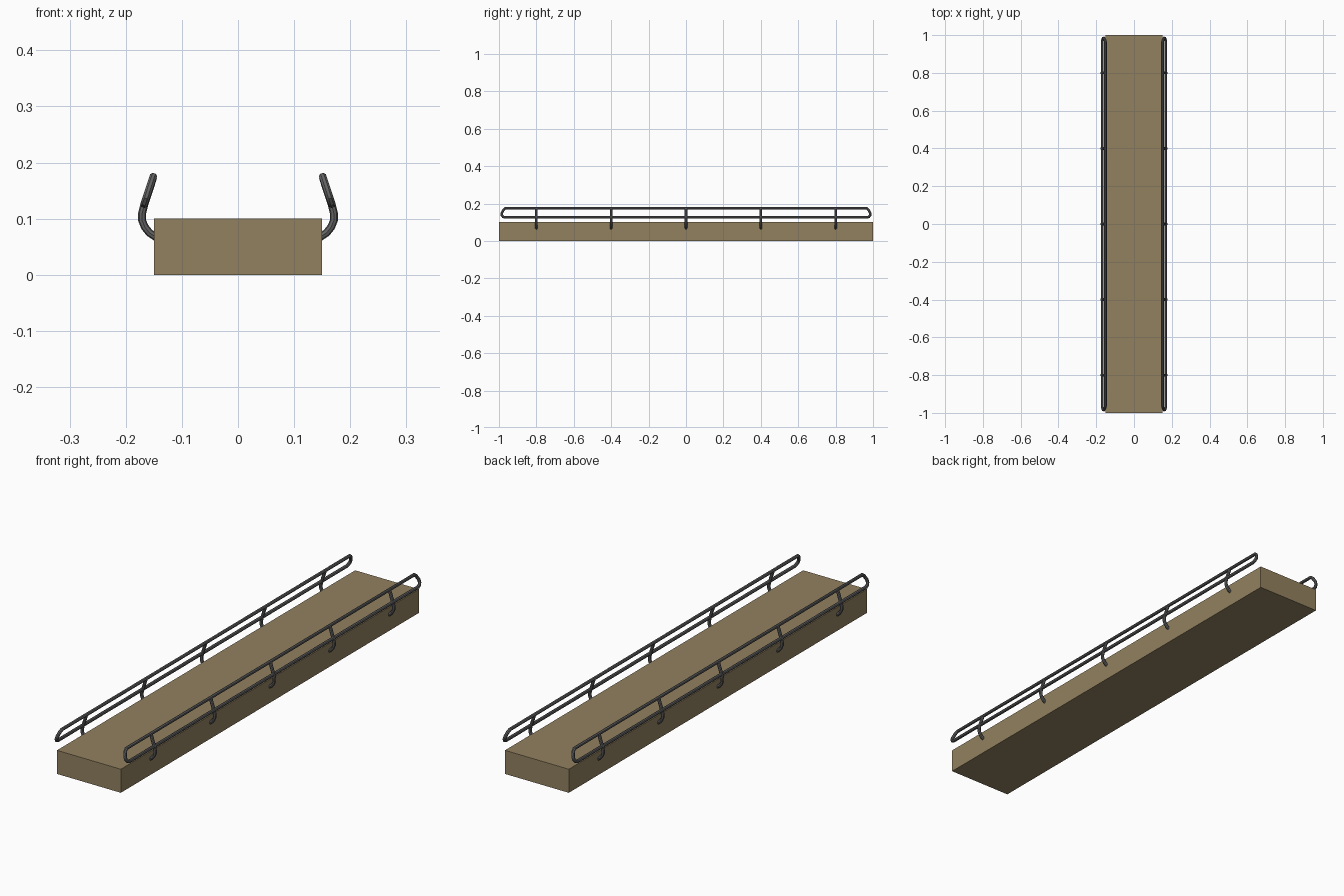
import bpy

if "Cube" in bpy.data.objects:
    bpy.data.objects.remove(bpy.data.objects["Cube"])


def material(name, rgb):
    m = bpy.data.materials.new(name)
    m.use_nodes = True
    m.diffuse_color = (*rgb, 1)
    m.node_tree.nodes["Principled BSDF"].inputs["Base Color"].default_value = (*rgb, 1)
    return m


tan = material("tan_deck", (0.29, 0.22, 0.117))
steel = material("dark_steel", (0.125, 0.125, 0.13))


def tube(name, points, closed=False, radius=0.007):
    """Eight-sided pipe along a path, turned into a smooth mesh."""
    curve = bpy.data.curves.new(name, "CURVE")
    curve.dimensions = "3D"
    curve.bevel_depth = radius
    curve.bevel_resolution = 2
    curve.use_fill_caps = True
    spline = curve.splines.new("POLY")
    spline.points.add(len(points) - 1)
    for p, co in zip(spline.points, points):
        p.co = (*co, 1)
    spline.use_cyclic_u = closed
    obj = bpy.data.objects.new(name, curve)
    bpy.context.collection.objects.link(obj)
    bpy.ops.object.select_all(action="DESELECT")
    obj.select_set(True)
    bpy.context.view_layer.objects.active = obj
    bpy.ops.object.convert(target="MESH")
    obj = bpy.context.object
    obj.name = name
    obj.data.materials.clear()
    obj.data.materials.append(steel)
    bpy.ops.object.shade_smooth_by_angle()


# Deck slab
bpy.ops.mesh.primitive_cube_add(size=1, location=(0, 0, 0.05))
deck = bpy.context.object
deck.name = "deck"
deck.scale = (0.3, 2, 0.1)
bpy.ops.object.transform_apply(location=False, rotation=False, scale=True)
deck.data.materials.append(tan)

# One end of the rail loop, as (y, z), bottom to top
rail_end = [(0.968, 0.126), (0.978, 0.129), (0.985, 0.138), (0.985, 0.149),
            (0.975, 0.167), (0.965, 0.175)]
# Bracket profile, as (x, z)
bracket = [(0.151, 0.174), (0.167, 0.125), (0.171, 0.109), (0.171, 0.097),
           (0.166, 0.085), (0.158, 0.075), (0.146, 0.067)]


def lean(z):
    """Distance of the leaning rail from the centre line at height z."""
    return 0.151 + (0.175 - z) * 0.33


for side, sx in (("left", 1), ("right", -1)):
    # Closed handrail loop
    half = [(sx * lean(z), y, z) for y, z in rail_end]
    loop = half + [(x, -y, z) for x, y, z in reversed(half)]
    tube(side + "_rail", loop, closed=True)
    # Curved brackets fixed to the deck edge
    for i in range(5):
        y = (i - 2) * 0.4
        tube(f"{side}_bracket_{i + 1}", [(sx * x, y, z) for x, z in bracket])
